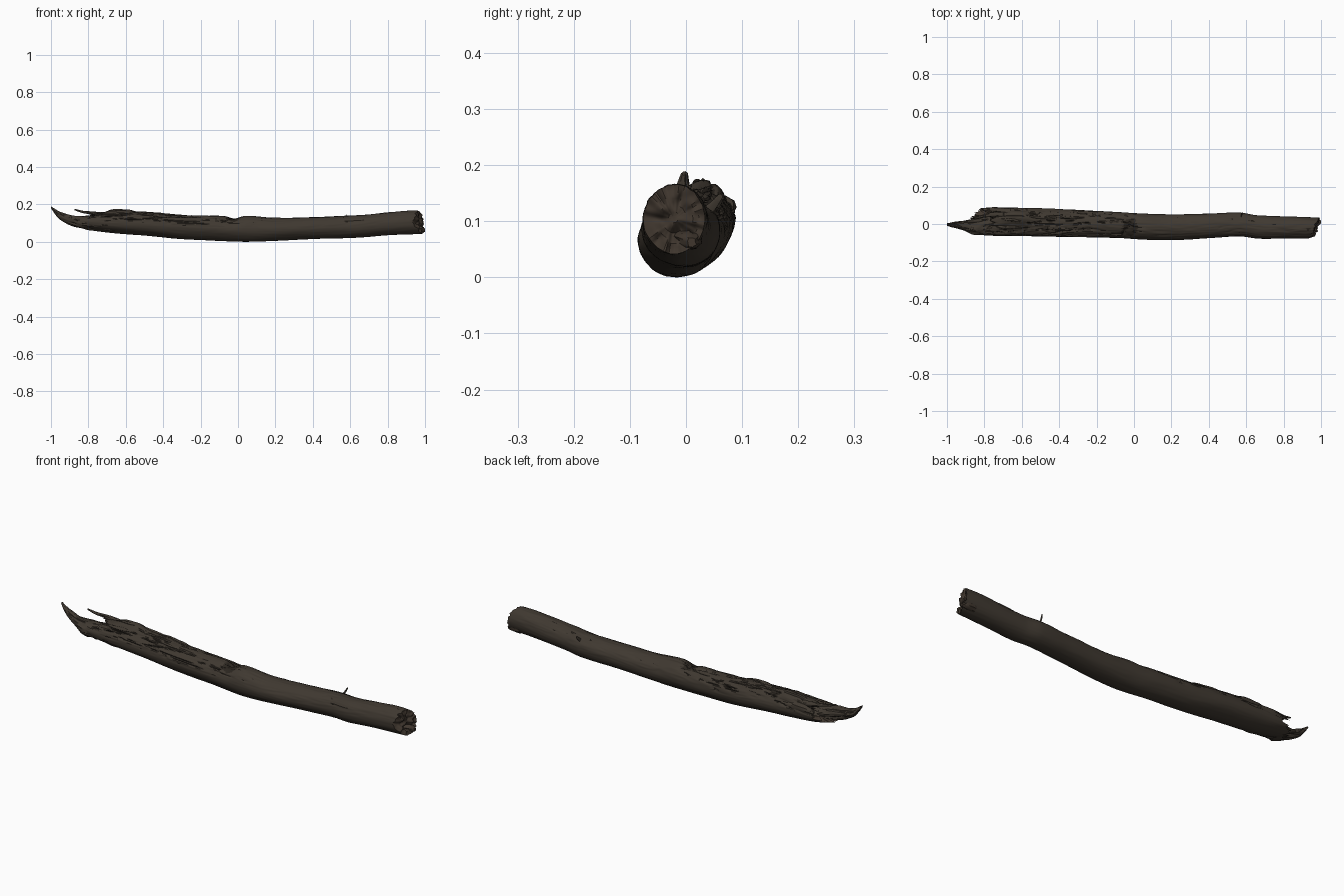
import bpy, bmesh, math, random
from mathutils import Vector, noise

if "Cube" in bpy.data.objects:
    bpy.data.objects.remove(bpy.data.objects["Cube"])

random.seed(4)
SEG, RINGS = 96, 300


def material(name, rgb):
    m = bpy.data.materials.new(name)
    m.diffuse_color = (*rgb, 1)
    m.use_nodes = True
    m.node_tree.nodes["Principled BSDF"].inputs["Base Color"].default_value = m.diffuse_color
    return m


BARK = material("bark brown", (0.050, 0.040, 0.030))
CRACK = material("dark crack", (0.024, 0.019, 0.014))
END = material("broken wood", (0.050, 0.037, 0.027))

# Log outline: x, bottom z, top z, front y, back y
PROFILE = [
    (-0.95, .105, .140, -.040, .070), (-0.80, .064, .150, -.060, .088),
    (-0.65, .045, .160, -.065, .088), (-0.50, .033, .158, -.068, .084),
    (-0.30, .015, .145, -.070, .076), (-0.10, .005, .138, -.073, .064),
    (0.05, .000, .140, -.084, .054), (0.20, .005, .127, -.085, .052),
    (0.40, .014, .132, -.076, .056), (0.57, .020, .140, -.067, .061),
    (0.66, .024, .144, -.078, .047), (0.80, .034, .156, -.078, .041),
    (0.92, .040, .166, -.077, .037), (1.02, .044, .162, -.070, .032)]


def sample(rows, x):
    """Smooth (Catmull-Rom) lookup in a table keyed by its first column."""
    n = len(rows)
    i = max(0, min(n - 2, sum(r[0] <= x for r in rows) - 1))
    a, b = rows[i], rows[i + 1]
    p, q = rows[max(i - 1, 0)], rows[min(i + 2, n - 1)]
    h = b[0] - a[0]
    t = max(0, min(1, (x - a[0]) / h))
    out = []
    for k in range(1, len(a)):
        m0 = (b[k] - p[k]) / (b[0] - p[0]) * h
        m1 = (q[k] - a[k]) / (q[0] - a[0]) * h
        out.append((2*t**3 - 3*t*t + 1) * a[k] + (t**3 - 2*t*t + t) * m0
                   + (3*t*t - 2*t**3) * b[k] + (t**3 - t*t) * m1)
    return out


def bump(v, centre, width):
    return math.exp(-((v - centre) / width) ** 2)


def ramp(v, a, b):
    t = max(0, min(1, (v - a) / (b - a)))
    return t * t * (3 - 2 * t)


def surface(x, th):
    """Point on the log and the depth of any crack there."""
    bot, top, fr, bk = sample(PROFILE, x)
    c, s = math.cos(th), math.sin(th)
    upper = ramp(s, -0.1, 0.6)
    decay = upper * ramp(x, 0.1, -0.35)
    r = 1 + 0.035 * noise.noise(Vector((x * 4, c * 1.5, s * 1.5)))
    r += (0.010 + 0.02 * upper) * noise.noise(Vector((x * 12, c * 7, s * 7)))
    # long grooves in the rotten upper side, fainter ones elsewhere
    g = abs(noise.noise(Vector((x * 3.5 + 7, c * 4.5, s * 4.5))))
    deep = (0.10 * decay + 0.025 * upper) * max(0, 1 - g / 0.11)
    deep += decay * 0.07 * max(0, noise.noise(Vector((x * 16, c * 6 + 3, s * 6))))
    # notch near the middle, with a slanting crack down the front
    a = math.atan2(s, c)
    deep += 0.25 * bump(x, -0.02, 0.035) * bump(a, 1.75, 0.75)
    deep += 0.09 * bump(x, -0.03 - 0.05 * (a - 1.7), 0.012) * bump(a, 2.0, 0.7)
    # raised ridge near the rotten end, hollow in front of it
    r += 0.26 * bump(a, 1.25, 0.40) * ramp(x, -0.73, -0.66) * ramp(x, -0.52, -0.60)
    deep += 0.10 * bump(a, 2.0, 0.35) * ramp(x, -0.4, -0.7)
    r -= deep
    p = Vector((x, (fr + bk) / 2 + (bk - fr) / 2 * c * r,
                (bot + top) / 2 + (top - bot) / 2 * s * r))
    p.z = max(p.z, 0.0)
    return p, deep


def left_edge(th):
    """Ragged broken end: lower front reaches out furthest."""
    c, s = math.cos(th), math.sin(th)
    x = -0.81 + 0.05 * s + 0.02 * c
    x -= 0.05 * bump(th, math.radians(25), 0.25)
    x += 0.055 * noise.noise(Vector((c * 5, s * 5, 2)))
    return x + 0.05 * noise.noise(Vector((c * 13, s * 13, 5)))


def right_edge(th):
    c, s = math.cos(th), math.sin(th)
    x = 0.973 + 0.018 * c - 0.010 * s
    x -= 0.022 * bump(th, math.radians(185), 0.35)
    return min(1.0, x + 0.015 * noise.noise(Vector((c * 4, s * 4, 9))))


def finish(bm, name, mats, angle=40):
    bmesh.ops.recalc_face_normals(bm, faces=bm.faces)
    me = bpy.data.meshes.new(name)
    bm.to_mesh(me)
    bm.free()
    for m in mats:
        me.materials.append(m)
    ob = bpy.data.objects.new(name, me)
    bpy.context.collection.objects.link(ob)
    bpy.ops.object.select_all(action='DESELECT')
    ob.select_set(True)
    bpy.context.view_layer.objects.active = ob
    bpy.ops.object.shade_smooth_by_angle(angle=math.radians(angle))
    return ob


def skin(bm, a, b, mat):
    n = len(a)
    return [bm.faces.new((a[j], a[(j + 1) % n], b[(j + 1) % n], b[j])) for j in range(n)] \
        if mat is None else [setattr(f, "material_index", mat) or f for f in skin(bm, a, b, None)]


# Log body
bm = bmesh.new()
angles = [2 * math.pi * j / SEG for j in range(SEG)]
ends = [(left_edge(t), right_edge(t)) for t in angles]
rings, depth = [], {}
for i in range(RINGS + 1):
    f = i / RINGS
    ring = []
    for t, (x0, x1) in zip(angles, ends):
        p, d = surface(x0 + (x1 - x0) * f, t)
        v = bm.verts.new(p)
        depth[v] = d
        ring.append(v)
    rings.append(ring)
for a, b in zip(rings, rings[1:]):
    for f in skin(bm, a, b, 0):
        if sum(depth[v] for v in f.verts) / 4 > 0.085 and f.calc_center_median().x > -0.72:
            f.material_index = 1


# End faces: the left one is hollow and splintered, the right one is rough
def cap(rim, centre_x, rough):
    mid = sum((v.co for v in rim), Vector()) / len(rim)
    mid.x = centre_x
    prev = rim
    for k in range(1, 10):
        f = k / 10
        ring = []
        for v in rim:
            p = v.co.lerp(mid, f)
            p.x = v.co.x + (centre_x - v.co.x) * (1 - (1 - f) ** 2)
            p.x += rough * noise.noise(Vector((3, p.y * 45, p.z * 45))) * min(1, 3 * f)
            ring.append(bm.verts.new(p))
        skin(bm, prev, ring, 2)
        prev = ring
    bm.faces.new(prev).material_index = 2


cap(rings[0], -0.74, 0.06)
cap(rings[-1], 0.965, 0.02)
finish(bm, "log_body", [BARK, CRACK, END])


# Splinters and stubs: tapered rough lofts through x, y, z, y radius, z radius
def splinter(name, rows, steps=40, seg=20, rough=0.25, mat=BARK):
    bm = bmesh.new()
    table = [(i, *r) for i, r in enumerate(rows)]
    prev = None
    for i in range(steps + 1):
        x, y, z, ry, rz = sample(table, i / steps * (len(rows) - 1))
        ring = []
        for j in range(seg):
            t = 2 * math.pi * j / seg
            c, s = math.cos(t), math.sin(t)
            k = 1 + rough * noise.noise(Vector((x * 14, c * 2.2, s * 2.2 + y * 9)))
            k -= rough * max(0, 1 - abs(noise.noise(Vector((x * 5, c * 3, s * 3)))) / 0.12) * 0.6
            ring.append(bm.verts.new((x, y + ry * c * k, z + rz * s * k)))
        if prev:
            skin(bm, prev, ring, 0)
        else:
            bm.faces.new(ring)
        prev = ring
    bm.faces.new(prev)
    finish(bm, name, [mat])


splinter("broken_tongue", [
    (-0.66, -.002, .092, .052, .040), (-0.78, -.010, .101, .050, .038),
    (-0.85, -.018, .106, .040, .031), (-0.90, -.012, .117, .026, .026),
    (-0.95, -.005, .140, .017, .021), (-0.98, -.004, .164, .011, .013),
    (-1.00, -.002, .184, .006, .005)], steps=70, seg=40)
splinter("tongue_side_splinter", [
    (-0.80, -.035, .110, .016, .022), (-0.88, -.030, .122, .012, .015),
    (-0.93, -.022, .140, .003, .004)])
splinter("tongue_inner_splinter", [
    (-0.78, .020, .105, .025, .025), (-0.86, .014, .117, .014, .015),
    (-0.92, .012, .128, .004, .005)])
splinter("upright_splinter", [
    (-0.70, .050, .140, .016, .016), (-0.77, .048, .152, .011, .010),
    (-0.83, .037, .160, .007, .007), (-0.875, .030, .173, .003, .004)])
splinter("back_splinter", [
    (-0.66, .066, .125, .020, .022), (-0.74, .074, .125, .014, .018),
    (-0.785, .078, .122, .008, .010)])

# Loose strips of bark lying along the rotten top
for i in range(9):
    x = random.uniform(-0.74, -0.35)
    y = random.uniform(-0.03, 0.06)
    ln = random.uniform(0.04, 0.09)
    a = math.acos(max(-1, min(1, (y - 0.01) / 0.076)))
    pts = []
    for k, w in ((-1, .002), (-.4, .007), (.4, .007), (1, .002)):
        p, _ = surface(x + k * ln, a + 0.06 * k)
        pts.append((p.x, p.y, p.z, w, w * 0.9))
    splinter(f"bark_strip_{i + 1}", pts, steps=20, seg=10)

# Small twig stub on the back of the right half
splinter("twig_stub", [
    (0.57, .030, .112, .010, .010), (0.575, .048, .128, .007, .008),
    (0.58, .060, .143, .005, .006)], steps=12, seg=12)
# Torn lip on the right end
splinter("end_lip", [
    (0.93, .000, .068, .028, .020), (0.975, .006, .066, .022, .017),
    (1.00, .010, .062, .008, .009)], steps=24, mat=END)
